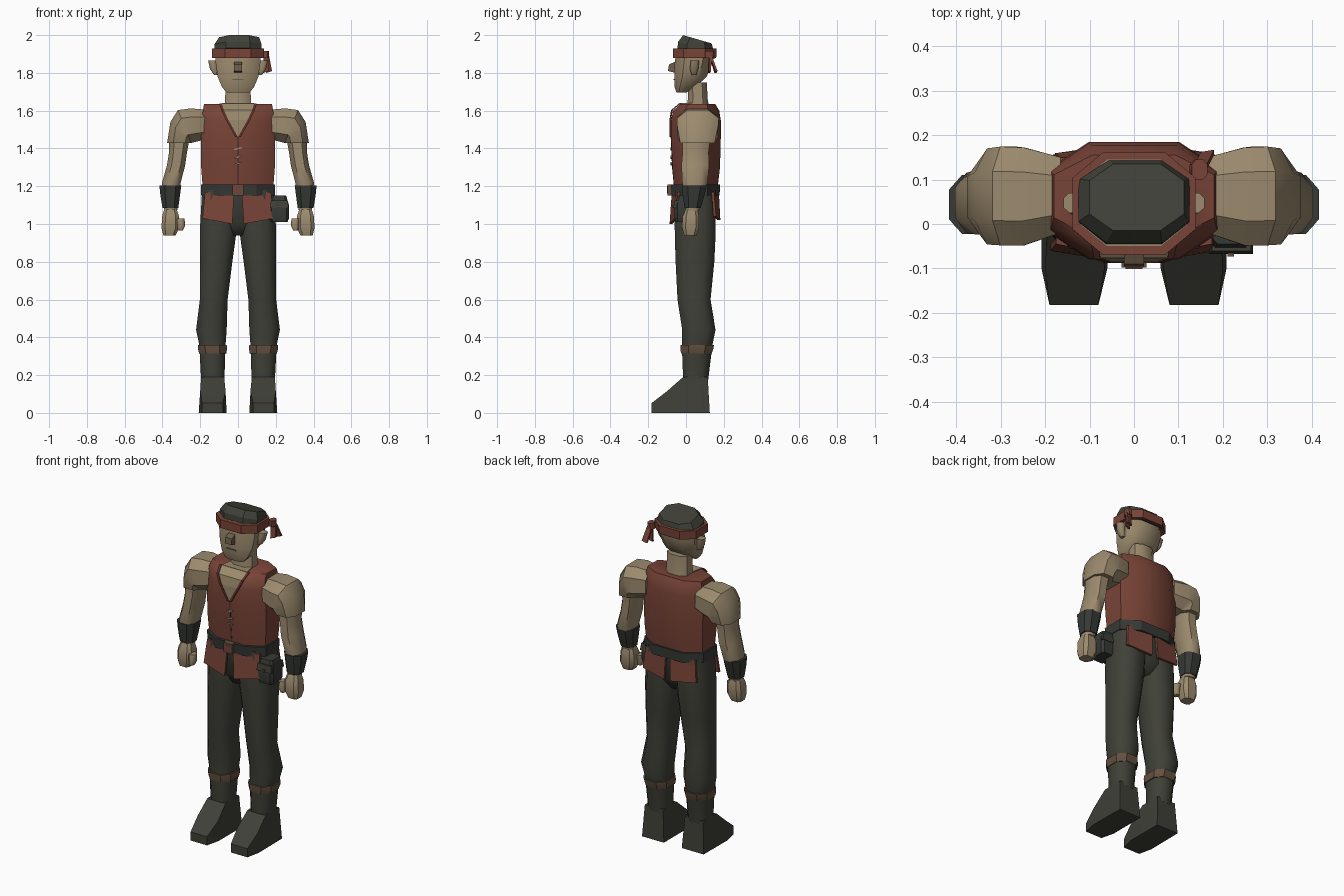
import bpy, bmesh, math
from mathutils import Vector


def material(name, rgb):
    m = bpy.data.materials.new(name)
    m.diffuse_color = (*rgb, 1)
    return m


SKIN = material("tan skin", (0.33, 0.255, 0.155))
SHADE = material("dark skin", (0.15, 0.11, 0.065))
RED = material("rust red", (0.19, 0.057, 0.038))
TRIM = material("deep red", (0.11, 0.033, 0.024))
DARK = material("charcoal cloth", (0.05, 0.051, 0.039))
BLACK = material("dark leather", (0.037, 0.041, 0.036))
BROWN = material("brown cuff", (0.125, 0.078, 0.05))


def finish(name, bm, mat, angle=30):
    bmesh.ops.recalc_face_normals(bm, faces=bm.faces)
    me = bpy.data.meshes.new(name)
    bm.to_mesh(me)
    bm.free()
    me.materials.append(mat)
    ob = bpy.data.objects.new(name, me)
    bpy.context.collection.objects.link(ob)
    bpy.ops.object.select_all(action='DESELECT')
    ob.select_set(True)
    bpy.context.view_layer.objects.active = ob
    bpy.ops.object.shade_smooth_by_angle(angle=math.radians(angle))
    return ob


def loft(name, sections, mat, s=1, k=0.5, angle=50, shear=0):
    """Eight-sided skin; section = (xa, za, xb, zb, y0, y1)."""
    bm = bmesh.new()
    ring = [(1, -k), (1, k), (k, 1), (-k, 1), (-1, k), (-1, -k), (-k, -1), (k, -1)]
    rings = []
    for xa, za, xb, zb, y0, y1 in sections:
        pts = []
        for u, v in ring:
            t = (u + 1) / 2
            y = y0 + (y1 - y0) * (v + 1) / 2
            z = za + (zb - za) * t - (y - 0.06) * shear
            pts.append(bm.verts.new((s * (xa + (xb - xa) * t), y, z)))
        rings.append(pts)
    for a, b in zip(rings, rings[1:]):
        for i in range(8):
            j = (i + 1) % 8
            bm.faces.new((a[i], a[j], b[j], b[i]))
    bm.faces.new(rings[0])
    bm.faces.new(rings[-1])
    return finish(name, bm, mat, angle)


def upright(name, rows, mat, s=1, **kw):
    """Loft with level sections; row = (z, x0, x1, y0, y1)."""
    return loft(name, [(a, z, b, z, c, d) for z, a, b, c, d in rows], mat, s, **kw)


def box(name, x0, x1, y0, y1, z0, z1, mat, s=1, taper=1.0):
    bm = bmesh.new()
    bmesh.ops.create_cube(bm, size=1)
    for v in bm.verts:
        f = taper if v.co.z > 0 else 1
        v.co = (s * ((x0 + x1) / 2 + v.co.x * (x1 - x0) * f),
                (y0 + y1) / 2 + v.co.y * (y1 - y0) * f,
                (z0 + z1) / 2 + v.co.z * (z1 - z0))
    return finish(name, bm, mat)


def sheet(name, pts, mat, depth, s=1, direction=(0, 1, 0)):
    """Flat outline given thickness along a direction."""
    bm = bmesh.new()
    d = Vector(direction) * depth
    a = [bm.verts.new((s * x, y, z)) for x, y, z in pts]
    b = [bm.verts.new(v.co + d) for v in a]
    bm.faces.new(a)
    bm.faces.new(b)
    for i in range(len(a)):
        j = (i + 1) % len(a)
        bm.faces.new((a[i], a[j], b[j], b[i]))
    return finish(name, bm, mat)


# head, neck and face
upright("head", [(1.695, -.06, .06, -.05, 0), (1.725, -.085, .085, -.06, .05),
                 (1.78, -.108, .108, -.062, .11), (1.85, -.118, .118, -.06, .135),
                 (1.93, -.12, .12, -.05, .145)], SKIN)
upright("neck", [(1.60, -.075, .075, .0, .125), (1.66, -.068, .068, .01, .115),
                 (1.75, -.066, .066, .01, .11)], SKIN)
sheet("nose", [(0, -.055, 1.86), (0, -.09, 1.845), (0, -.096, 1.81), (0, -.055, 1.80)],
      SHADE, .044, 1, (1, 0, 0)).location.x = -.022
box("mouth", -.03, .03, -.066, -.058, 1.762, 1.768, SHADE)

# hair and headband with knot and tails
upright("hair", [(1.90, -.125, .125, -.045, .15), (1.935, -.125, .125, -.042, .15),
                 (1.978, -.1, .112, -.015, .135)], DARK, shear=.29, angle=20)
upright("headband", [(1.88, -.138, .138, -.07, .16), (1.93, -.138, .138, -.07, .162)],
        RED, angle=30)
upright("headband_knot", [(1.88, .125, .165, .10, .145), (1.915, .13, .165, .10, .145)], RED)
for dx, dy in ((0, 0), (.015, .035)):
    sheet("headband_tail", [(.135, .12, 1.90), (.165, .125, 1.89),
                            (.165 + dx, .12 + dy, 1.81), (.135 + dx, .115 + dy, 1.80)],
          RED, .012)

# vest body, neckline and lacing
upright("vest", [(1.17, -.185, .185, -.06, .165), (1.30, -.195, .195, -.072, .18),
                 (1.45, -.197, .197, -.079, .184), (1.55, -.19, .19, -.079, .184),
                 (1.60, -.186, .186, -.068, .176), (1.635, -.18, .18, -.03, .155)],
        RED, k=.52)
half = [(0, -.085, 1.46), (.05, -.085, 1.55), (.075, -.076, 1.603), (.085, -.034, 1.638)]
for s in (-1, 1):
    for a, b in zip(half, half[1:]):
        sheet("chest_skin", [a, b, (0, b[1], b[2])] + ([(0, a[1], a[2])] if a[0] else []),
              SKIN, .006, s)
        sheet("neckline_trim", [(a[0], a[1] - .003, a[2]), (b[0], b[1] - .003, b[2]),
                                (b[0] + .014, b[1] - .003, b[2]),
                                (a[0] + .014, a[1] - .003, a[2])], TRIM, .009, s)
    sheet("collar_skin", [(0, -.034, 1.634), (.085, -.034, 1.634),
                          (.07, .04, 1.634), (0, .04, 1.634)], SKIN, .006, s, (0, 0, 1))
sheet("vest_seam", [(-.005, -.064, 1.2), (.005, -.064, 1.2), (.005, -.074, 1.3),
                    (.005, -.081, 1.46), (-.005, -.081, 1.46), (-.005, -.074, 1.3)],
      TRIM, .006)
for z in (1.31, 1.345, 1.39):
    sheet("lace", [(-.022, -.083, z), (.022, -.083, z + .01),
                   (.022, -.083, z + .018), (-.022, -.083, z + .008)], SKIN, .009)

# belt, buckle and pouch
upright("belt", [(1.15, -.195, .195, -.075, .178), (1.21, -.197, .197, -.08, .18)],
        BLACK, angle=30)
box("buckle", -.028, .028, -.098, -.07, 1.152, 1.21, BROWN)
box("buckle_centre", -.019, .019, -.101, -.095, 1.162, 1.20, RED)
upright("pouch", [(1.01, .175, .262, -.055, .05), (1.03, .165, .27, -.06, .055),
                  (1.10, .165, .27, -.06, .055), (1.15, .178, .255, -.045, .045)],
        BLACK, k=.75, angle=25)
box("pouch_flap", .17, .268, -.067, .058, 1.085, 1.125, DARK, taper=.9)
box("pouch_button", .21, .225, -.073, -.064, 1.085, 1.10, BROWN)

# hips
upright("hips", [(.94, -.06, .06, -.02, .11), (1.0, -.16, .16, -.05, .15),
                 (1.18, -.18, .18, -.055, .16)], DARK)

for s, side in ((1, "left"), (-1, "right")):
    # ears
    upright(side + "_ear", [(1.79, .105, .128, .03, .055), (1.82, .11, .148, .02, .065),
                            (1.865, .11, .158, .025, .07)], SKIN, s)
    # vest tails below the belt
    sheet(side + "_front_tail", [(.02, -.075, 1.17), (.175, -.045, 1.17),
                                 (.188, -.06, 1.03), (.03, -.087, 1.0)], RED, .014, s)
    sheet(side + "_back_tail", [(.015, .160, 1.17), (.165, .135, 1.17),
                                (.178, .145, 1.04), (.02, .168, 1.02)], RED, .014, s)
    # shoulder and short sleeve form
    loft(side + "_shoulder", [(.165, 1.45, .165, 1.605, -.02, .15),
                              (.245, 1.43, .25, 1.612, -.048, .172),
                              (.248, 1.43, .318, 1.603, -.048, .174),
                              (.248, 1.43, .358, 1.54, -.046, .17),
                              (.245, 1.43, .375, 1.43, -.03, .152)], SKIN, s, angle=35)
    # arm, bracer and fist
    upright(side + "_arm", [(1.46, .255, .365, -.02, .13), (1.38, .27, .365, -.018, .12),
                            (1.31, .28, .376, -.024, .122), (1.22, .303, .402, -.02, .115),
                            (1.07, .322, .392, 0, .068)], SKIN, s)
    upright(side + "_bracer", [(1.205, .3, .416, -.022, .11), (1.16, .306, .412, -.018, .1),
                               (1.085, .316, .4, -.008, .078)], BLACK, s, angle=30)
    upright(side + "_hand", [(1.08, .325, .39, 0, .06), (1.04, .312, .402, -.018, .07),
                             (.98, .312, .405, -.02, .07), (.94, .33, .395, -.01, .055)],
            SKIN, s, k=.6, angle=30)
    upright(side + "_thumb", [(1.03, .283, .325, -.018, .025), (.99, .28, .32, -.026, .02),
                              (.965, .293, .32, -.02, .015)], SKIN, s)
    # trouser leg, cuff and boot
    upright(side + "_leg", [(1.18, .0, .19, -.055, .155), (1.0, .004, .2, -.06, .156),
                            (.93, .012, .202, -.059, .156), (.8, .03, .202, -.055, .15),
                            (.6, .055, .202, -.045, .13), (.44, .06, .222, -.02, .156),
                            (.36, .066, .205, -.022, .14), (.17, .072, .195, -.015, .117)],
            DARK, s)
    upright(side + "_cuff", [(.315, .062, .206, -.026, .137), (.34, .058, .212, -.03, .145),
                             (.36, .06, .212, -.03, .148)], BROWN, s, angle=30)
    bm = bmesh.new()
    prof = [(-.182, 0, .08, .19), (-.182, .052, .08, .19), (-.1, .115, .066, .2),
            (-.015, .19, .073, .195), (.115, .19, .073, .195), (.126, 0, .06, .206),
            (-.1, 0, .06, .208)]
    inner = [bm.verts.new((s * a, y, z)) for y, z, a, b in prof]
    outer = [bm.verts.new((s * b, y, z)) for y, z, a, b in prof]
    for r in (inner, outer):
        bm.faces.new((r[0], r[1], r[2], r[6]))
        bm.faces.new((r[2], r[3], r[4], r[5], r[6]))
    for i in range(7):
        j = (i + 1) % 7
        bm.faces.new((inner[i], inner[j], outer[j], outer[i]))
    finish(side + "_boot", bm, DARK, 25)
